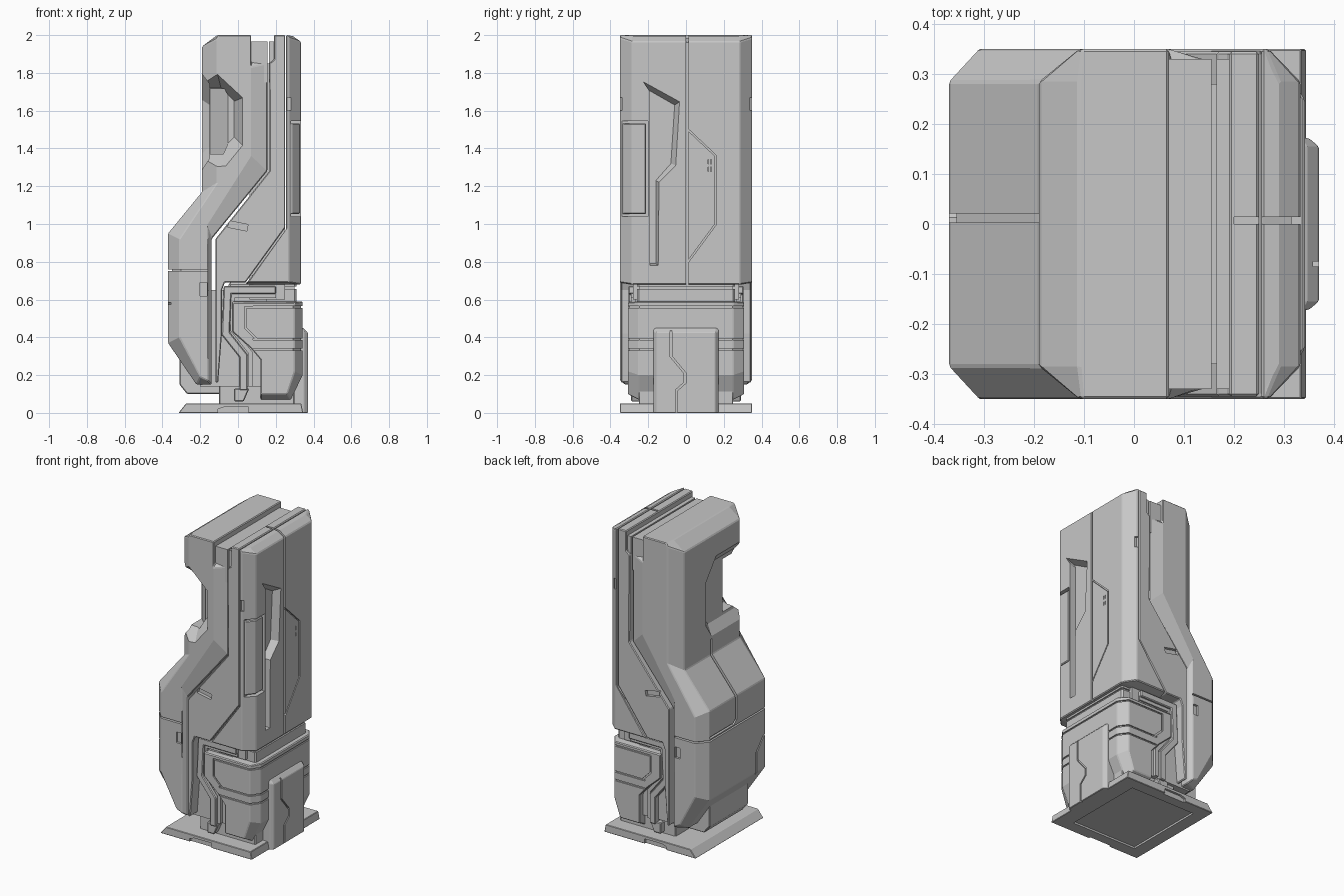
import bpy, bmesh
from mathutils import Vector

if "Cube" in bpy.data.objects:
    bpy.data.objects.remove(bpy.data.objects["Cube"])

grey = bpy.data.materials.new("mid_grey")
grey.use_nodes = True
grey.diffuse_color = (0.57, 0.57, 0.57, 1)
grey.node_tree.nodes["Principled BSDF"].inputs["Base Color"].default_value = (0.57, 0.57, 0.57, 1)

parts, cutters = [], []


def make(name, verts, faces, bevel=0.0):
    bm = bmesh.new()
    vs = [bm.verts.new(v) for v in verts]
    for f in faces:
        bm.faces.new([vs[i] for i in f])
    bmesh.ops.recalc_face_normals(bm, faces=bm.faces)
    me = bpy.data.meshes.new(name)
    bm.to_mesh(me)
    bm.free()
    me.materials.append(grey)
    ob = bpy.data.objects.new(name, me)
    bpy.context.collection.objects.link(ob)
    if bevel:
        mod = ob.modifiers.new("edge", "BEVEL")
        mod.width, mod.segments, mod.limit_method = bevel, 1, "ANGLE"
    parts.append(ob)
    return ob


def rings(name, loops, bevel=0.0):
    """Skin a stack of equal loops and cap both ends."""
    n = len(loops[0])
    faces = [range(n), range(n * (len(loops) - 1), n * len(loops))]
    for k in range(len(loops) - 1):
        for i in range(n):
            j = (i + 1) % n
            faces.append((k * n + i, k * n + j, k * n + n + j, k * n + n + i))
    return make(name, [p for loop in loops for p in loop], faces, bevel)


def prism(name, pts, axis, lo, hi, bevel=0.0):
    """Extrude a 2D outline along one axis."""
    place = {"x": lambda p, t: (t, p[0], p[1]),
             "y": lambda p, t: (p[0], t, p[1]),
             "z": lambda p, t: (p[0], p[1], t)}[axis]
    return rings(name, [[place(p, t) for p in pts] for t in (lo, hi)], bevel)


def chamfered(name, rows, depth, bevel=0.005):
    """Rows: outer x, z at full depth, then inner x, z and its own depth."""
    loops = []
    for s in (-1, 1):
        pair = [[(r[0], s * depth, r[1]) for r in rows],
                [(r[2], s * r[4], r[3]) for r in rows]]
        loops += pair[::-s]
    return rings(name, loops, bevel)


def rect(a, b, c, d):
    return [(a, c), (b, c), (b, d), (a, d)]


def ribbon(path, width):
    """Widen a polyline into a mitred band."""
    pts = [Vector(p) for p in path]
    left, right = [], []
    for i, p in enumerate(pts):
        dirs = [(pts[k + 1] - pts[k]).normalized() for k in (i - 1, i) if 0 <= k < len(pts) - 1]
        norm = [Vector((-d.y, d.x)) for d in dirs]
        m = sum(norm, Vector((0, 0))).normalized()
        off = m * (width / 2 / m.dot(norm[0]))
        left.append(p + off)
        right.append(p - off)
    return left + right[::-1]


def subtract(targets, cutter):
    parts.remove(cutter)
    cutters.append(cutter)
    cutter.hide_render = True
    for t in targets:
        mod = t.modifiers.new("cut", "BOOLEAN")
        mod.operation, mod.solver, mod.object = "DIFFERENCE", "EXACT", cutter


def cut(targets, pts, axis, lo, hi):
    subtract(targets, prism("cutter", pts, axis, lo, hi))


def cut_both(targets, pts, depth):
    for s in (-1, 1):
        cut(targets, pts, "y", s * depth, s * 0.42)


# Large hull: chamfered outline with a bulging lower half
hull = chamfered("main_hull", [
    (.07, 2, .07, 2, .34), (-.105, 2, -.11, 2, .285), (-.11, 1.98, -.19, 1.94, .285),
    (-.11, 1.22, -.19, 1.17, .285), (-.31, .92, -.37, .95, .285), (-.31, .40, -.37, .37, .285),
    (-.2, .19, -.22, .15, .285), (-.16, .17, -.14, .15, .325), (-.16, .98, -.14, .92, .325),
    (.07, 1.36, .155, 1.28, .325), (.07, 1.83, .155, 1.85, .325), (.07, 1.84, .07, 1.86, .325)], .35)

# Wrap-around recess at the hull's front corner: front pocket, side pocket, chamfered floor
outer = [(-.3, 1.8), (-.11, 1.8), (.03, 1.67), (.03, 1.41), (-.06, 1.3), (-.3, 1.28)]
inner = [(-.3, 1.72), (-.09, 1.72), (-.02, 1.65), (-.02, 1.46), (-.1, 1.38), (-.3, 1.36)]
subtract([hull], rings("cutter", [[(x, -.36, z) for x, z in outer], [(x, -.26, z) for x, z in inner]]))
side_outer = [(-.42, 1.8), (-.04, 1.8), (.07, 1.66), (.07, 1.37), (.01, 1.28), (-.42, 1.28)]
side_inner = [(-.42, 1.74), (-.05, 1.74), (.04, 1.63), (.04, 1.41), (-.01, 1.35), (-.42, 1.35)]
subtract([hull], rings("cutter", [[(-.195, y, z) for y, z in side_outer],
                                  [(-.15, y, z) for y, z in side_inner]]))
cut([hull], [(-.148, -.16), (-.05, -.258), (-.15, -.36), (-.25, -.26)], "z", 1.37, 1.715)

# Hull seams
cut([hull], ribbon([(-.16, -.345), (-.31, -.345), (-.365, -.28), (-.365, .28),
                    (-.31, .345), (-.16, .345)], .03), "z", .75, .76)
cut([hull], ribbon([(-.19, 1.27), (-.19, 1.17), (-.37, .95), (-.37, .79)], .03), "y", .003, .021)
cut([hull], ribbon([(.012, .8), (.04, .775), (.28, .775)], .014), "x", -.4, -.355)
cut([hull], ribbon([(-.4, .58), (-.27, .58), (-.2, .5), (-.2, .2)], .01), "x", -.4, -.355)
cut_both([hull], rect(-.2, -.165, .62, .69), .335)

# Inner slabs at the bottom of the top channel
for name, a, b in (("channel_slab", .06, .155), ("channel_slab_narrow", .165, .2)):
    prism(name, rect(a, b, 1.75, 1.965), "y", -.33, .33)
prism("core", rect(.06, .25, .6, 1.85), "y", -.28, .28)

# Diagonal middle panel
middle = prism("middle_panel", [
    (.165, 1.85), (.19, 1.87), (.19, 2), (.25, 2), (.25, .98), (.04, .69), (-.07, .69), (-.085, .65),
    (-.085, .42), (-.105, .16), (-.12, .16), (-.12, .92), (.168, 1.283)], "y", -.345, .345, .005)
cut_both([middle], ribbon([(-.05, 1), (.05, .98)], .035), .325)

# Outer armour slab with chamfered corners
armour = chamfered("outer_armour", [
    (.255, 2, .255, 2, .34), (.265, 2, .29, 1.995, .285), (.27, 1.985, .333, 1.965, .285),
    (.27, .69, .333, .68, .285), (.05, .69, .04, .68, .3), (.255, .98, .255, .96, .34)], .35)
cut([armour, middle], ribbon([(.2, 2), (.26, 2), (.33, 1.97), (.33, .6)], .03), "y", 0, .014)
slot_outer = [(-.23, 1.76), (-.03, 1.65), (-.05, 1.31), (-.14, 1.22), (-.145, .78), (-.19, .78), (-.19, 1.7)]
slot_inner = [(-.2, 1.71), (-.06, 1.63), (-.08, 1.32), (-.16, 1.23), (-.16, .79), (-.19, .79), (-.19, 1.68)]
subtract([armour], rings("cutter", [[(.34, y, z) for y, z in slot_outer],
                                    [(.29, y, z) for y, z in slot_inner]]))
cut([armour], ribbon([(.01, 1.5), (.158, 1.36), (.158, 1), (.01, .8)], .008), "x", .322, .4)
for z in (1.29, 1.33):
    for y in (.118, .132):
        cut([armour], rect(y - .002, y + .002, z - .012, z + .012), "x", .325, .4)
cut_both([armour], rect(.26, .28, 1.6, 1.67), .335)

# Corner panel set in a pocket
cut([armour], rect(.28, .4, -.4, -.2), "z", 1.04, 1.545)
prism("corner_panel", [(.26, -.335), (.285, -.335), (.327, -.285), (.327, -.212), (.26, -.212)],
      "z", 1.052, 1.533, .005)

# Neck and lower block
neck = prism("neck", rect(-.05, .31, .57, .69), "y", -.26, .26, .01)
cut([neck], ribbon([(-.05, -.26), (.31, -.26), (.31, .26), (-.05, .26)], .02), "z", .655, .668)
block = chamfered("lower_block", [
    (-.03, .585, -.03, .59, .3), (.3, .585, .342, .59, .25), (.3, .22, .342, .2, .25),
    (.26, .1, .28, .07, .25), (.12, .1, .12, .07, .25), (.12, .28, .12, .28, .25),
    (.07, .34, .07, .34, .3), (-.03, .43, -.03, .43, .3)], .308)
for z in (.335, .39, .56):
    cut([block], ribbon([(.08, -.308), (.295, -.308), (.342, -.25), (.342, .25),
                         (.295, .308), (.08, .308)], .016), "z", z - .005, z + .005)
cut_both([block], ribbon([(.3, .56), (.04, .56), (.04, .45), (.1, .39), (.3, .39)], .009), .3)

# Side conduit following the block
prism("conduit", ribbon([(.2, .65), (-.055, .65), (-.065, .42), (.03, .3), (.03, .12)], .042),
      "y", -.305, .305, .005)
prism("conduit_lining", ribbon([(.2, .62), (-.03, .62), (-.03, .44), (.065, .32), (.065, .14)], .022),
      "y", -.29, .29)

# Feet, plinth and rear support
prism("foot", rect(-.1, .3, .04, .15), "y", -.25, .25, .005)
prism("foot_toe", [(-.02, .06), (.03, .06), (.06, .13), (-.02, .13)], "y", -.29, .29, .005)
prism("plinth", [(-.27, .1), (.1, .1), (.1, .45), (-.31, .45), (-.31, .15)], "y", -.2, .2, .005)
prism("spine", rect(-.2, .15, .14, .65), "y", -.27, .27)

# Support leg
leg = chamfered("support_leg", [
    (.25, 0, .25, 0, .16), (.35, 0, .37, 0, .155), (.35, .43, .37, .425, .155),
    (.335, .45, .345, .45, .155), (.25, .45, .25, .45, .16)], .172, .003)
cut([leg], ribbon([(-.08, .5), (-.08, .3), (-.005, .21), (-.005, .16), (-.05, .12), (-.05, -.1)], .01),
    "x", .358, .4)

# Base plate with front and back notches and a hollow underside
base = prism("base_plate", [(-.315, 0), (-.275, .05), (.335, .05), (.345, 0)], "y", -.35, .35, .003)
cut_both([base], [(-.105, -.02), (-.105, .02), (-.07, .032), (.055, .032), (.055, -.02)], .335)
cut([base], rect(-.23, .24, -.27, .27), "z", -.1, .012)

# Bake the modifiers and drop the cutters
bpy.context.view_layer.update()
graph = bpy.context.evaluated_depsgraph_get()
baked = [(ob, bpy.data.meshes.new_from_object(ob.evaluated_get(graph))) for ob in parts]
for ob, me in baked:
    ob.modifiers.clear()
    ob.data = me
    me.materials.clear()
    me.materials.append(grey)
    me.polygons.foreach_set("material_index", [0] * len(me.polygons))
for c in cutters:
    bpy.data.objects.remove(c)
